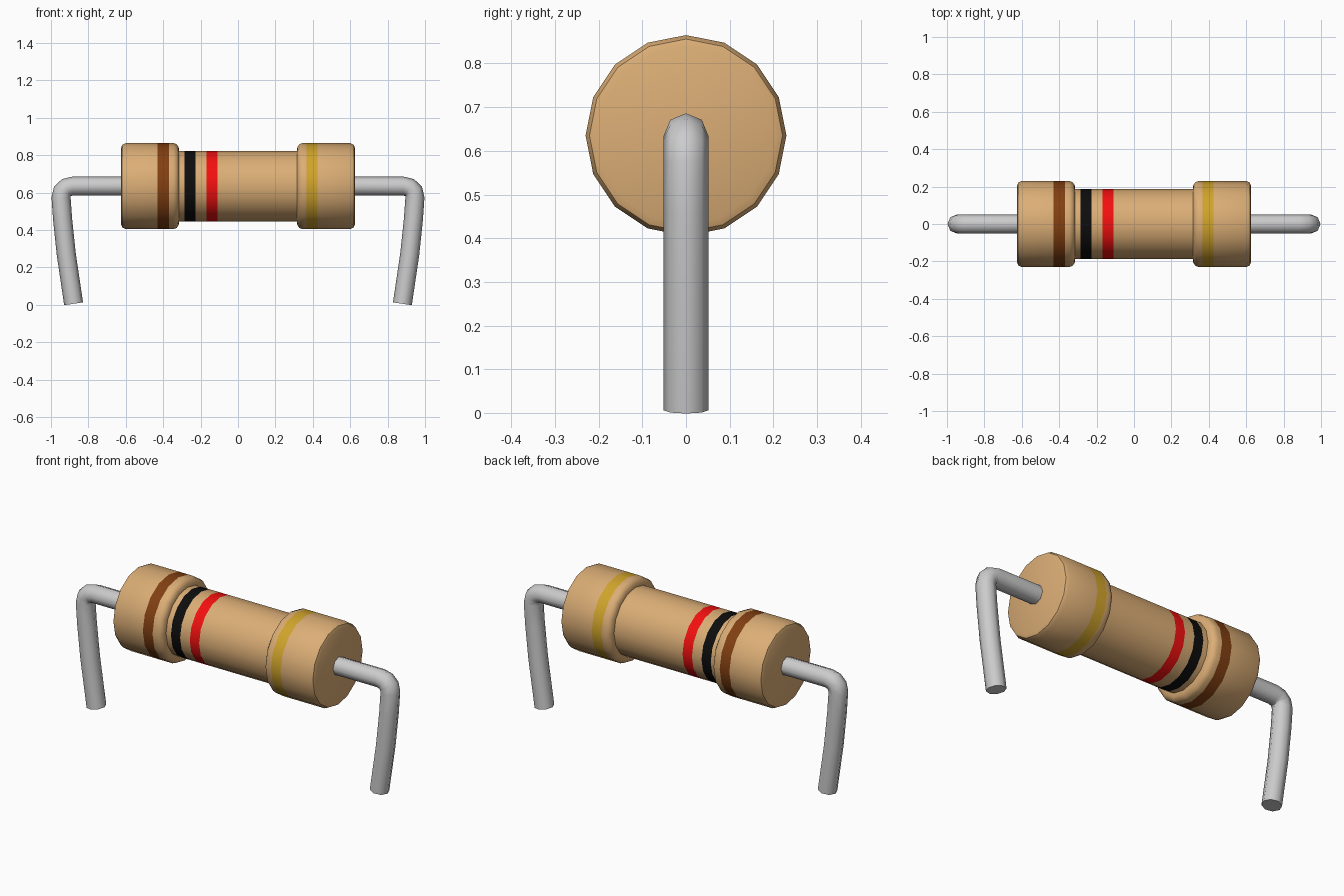
import bpy, bmesh, math
from mathutils import Vector

if "Cube" in bpy.data.objects:
    bpy.data.objects.remove(bpy.data.objects["Cube"])

AXIS_Z = 0.635


def material(name, rgb):
    m = bpy.data.materials.new(name)
    m.diffuse_color = (*rgb, 1)
    m.use_nodes = True
    m.node_tree.nodes["Principled BSDF"].inputs["Base Color"].default_value = m.diffuse_color
    return m


MATS = [material("tan", (0.71, 0.42, 0.18)), material("brown", (0.22, 0.05, 0.006)),
        material("black", (0.004, 0.004, 0.004)), material("red", (0.9, 0.005, 0.005)),
        material("gold", (0.63, 0.37, 0.025))]


def finish(bm, name, mats=(), angle=40):
    bmesh.ops.recalc_face_normals(bm, faces=bm.faces)
    me = bpy.data.meshes.new(name)
    bm.to_mesh(me)
    bm.free()
    ob = bpy.data.objects.new(name, me)
    bpy.context.collection.objects.link(ob)
    for m in mats:
        me.materials.append(m)
    bpy.ops.object.select_all(action='DESELECT')
    ob.select_set(True)
    bpy.context.view_layer.objects.active = ob
    bpy.ops.object.shade_smooth_by_angle(angle=math.radians(angle))
    return ob


def skin(frames, sides):
    """Rings of (centre, up, radius) joined to a capped tube; returns bmesh and faces per span."""
    bm = bmesh.new()
    rings = []
    for c, up, r in frames:
        ring = []
        for i in range(sides):
            a = 2 * math.pi * i / sides
            ring.append(bm.verts.new(c + r * (math.cos(a) * up + math.sin(a) * Vector((0, 1, 0)))))
        rings.append(ring)
    spans = []
    for p, q in zip(rings, rings[1:]):
        spans.append([bm.faces.new((p[i], p[i - 1], q[i - 1], q[i])) for i in range(sides)])
    bm.faces.new(rings[0])
    bm.faces.new(rings[-1])
    return bm, spans


# Body: profile of (x, radius, material of the span that follows)
half = [(0.626, 0.203), (0.619, 0.221), (0.600, 0.23)]
inner = [(0.345, 0.23), (0.328, 0.224), (0.317, 0.207), (0.315, 0.188)]
profile = [(-x, r, 0) for x, r in half]
profile += [(-0.43, 0.23, 1), (-0.37, 0.23, 0)]
profile += [(-x, r, 0) for x, r in inner]
profile += [(-0.285, 0.188, 2), (-0.228, 0.188, 0), (-0.168, 0.188, 3), (-0.11, 0.188, 0)]
profile += [(x, r, 0) for x, r in reversed(inner)]
profile += [(0.365, 0.23, 4), (0.425, 0.23, 0)]
profile += [(x, r, 0) for x, r in reversed(half)]
bm, spans = skin([(Vector((x, 0, AXIS_Z)), Vector((0, 0, 1)), r) for x, r, _ in profile], 16)
for faces, (_, _, m) in zip(spans, profile):
    for f in faces:
        f.material_index = m
finish(bm, "resistor_body", MATS)

# Wire leads: bent path swept with an eight-sided section
path = [(0.60, AXIS_Z), (0.885, AXIS_Z), (0.918, 0.627), (0.939, 0.607), (0.946, 0.575),
        (0.938, 0.46), (0.918, 0.27), (0.879, 0.006)]
for side, name in ((-1, "left_lead"), (1, "right_lead")):
    pts = [Vector((side * x, 0, z)) for x, z in path]
    frames = []
    for i, p in enumerate(pts):
        t = (pts[min(i + 1, len(pts) - 1)] - pts[max(i - 1, 0)]).normalized()
        if i == 1:
            t = Vector((side, 0, 0))
        frames.append((p, Vector((-side * t.z, 0, side * t.x)), 0.051))
    finish(skin(frames, 8)[0], name, angle=50)
